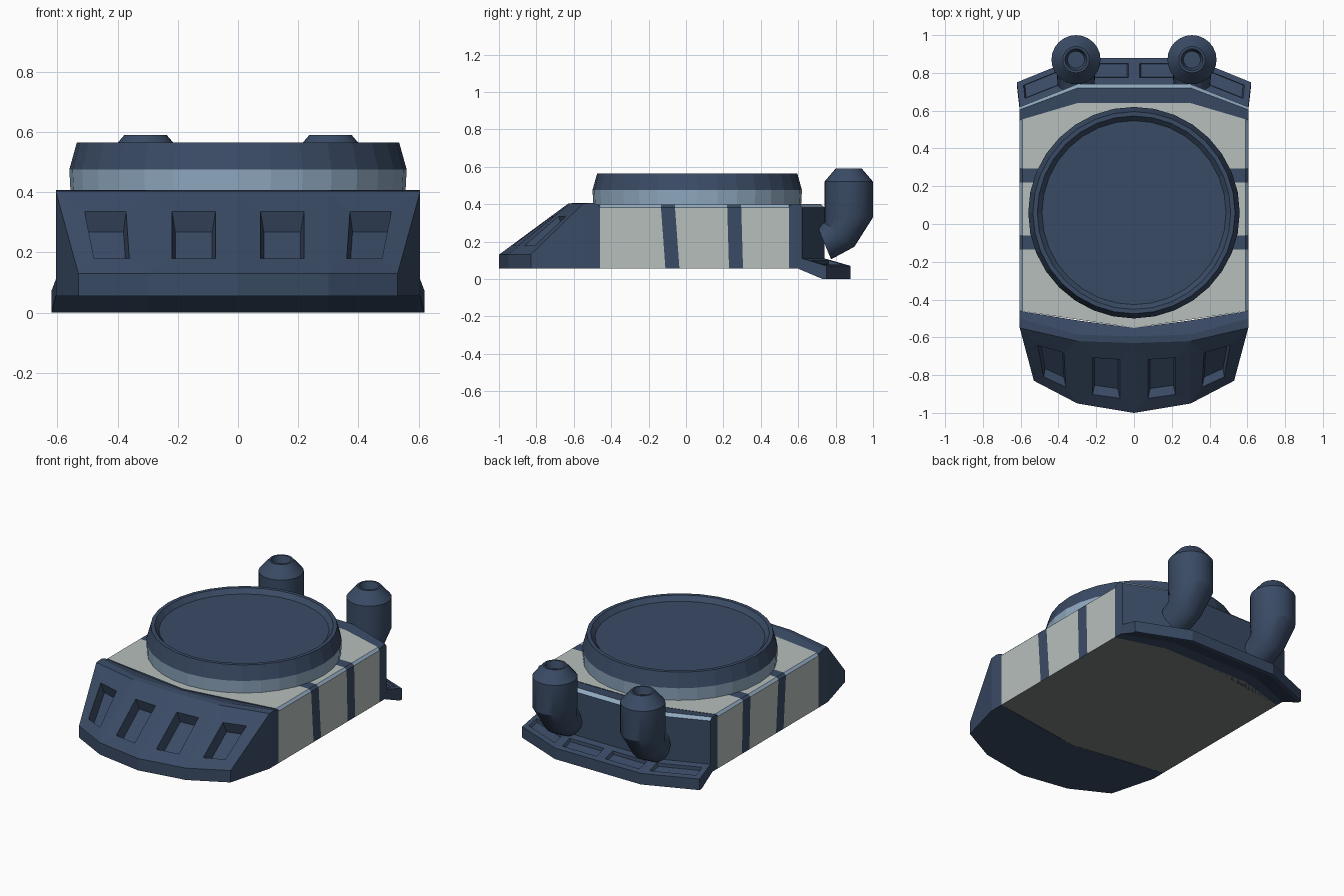
import bpy, bmesh, math
from mathutils import Vector

if "Cube" in bpy.data.objects:
    bpy.data.objects.remove(bpy.data.objects["Cube"])


def material(name, rgb):
    m = bpy.data.materials.new(name)
    m.diffuse_color = (*rgb, 1)
    m.use_nodes = True
    m.node_tree.nodes["Principled BSDF"].inputs["Base Color"].default_value = m.diffuse_color
    return m


NAVY, PALE, BLUE, GREY = 0, 1, 2, 3
MATS = [material("navy", (0.042, 0.070, 0.130)),
        material("pale grey", (0.47, 0.52, 0.50)),
        material("light blue", (0.28, 0.40, 0.53)),
        material("dark grey", (0.20, 0.21, 0.21))]


def finish(name, bm, smooth=None):
    bmesh.ops.remove_doubles(bm, verts=bm.verts, dist=0.0005)
    bmesh.ops.recalc_face_normals(bm, faces=bm.faces)
    me = bpy.data.meshes.new(name)
    bm.to_mesh(me)
    bm.free()
    ob = bpy.data.objects.new(name, me)
    bpy.context.collection.objects.link(ob)
    for m in MATS:
        me.materials.append(m)
    if smooth:
        bpy.context.view_layer.objects.active = ob
        ob.select_set(True)
        bpy.ops.object.shade_smooth_by_angle(angle=math.radians(smooth))
        ob.select_set(False)
    return ob


def face(bm, pts, mat=NAVY):
    f = bm.faces.new([bm.verts.new(p) for p in pts])
    f.material_index = mat


def pocket(bm, quad, u0, u1, v0, v1, inward, shrink):
    """Fill a quad with a frame around a sunken tapered pocket."""
    a, b, c, d = [Vector(p) for p in quad]

    def at(u, v):
        return a.lerp(b, u).lerp(d.lerp(c, u), v)
    rim = [at(u0, v0), at(u1, v0), at(u1, v1), at(u0, v1)]
    mid = sum(rim, Vector()) / 4
    floor = [p.lerp(mid, shrink) + Vector(inward) for p in rim]
    outer = [a, b, c, d]
    for i in range(4):
        j = (i + 1) % 4
        face(bm, [outer[i], outer[j], rim[j], rim[i]])
        face(bm, [rim[i], rim[j], floor[j], floor[i]])
    face(bm, floor)


def mirrored_loft(name, sections, caps, pocket_row, pocket_args, mats):
    """Loft closed sections from the side to x = 0, then mirror."""
    bm = bmesh.new()
    n = len(sections[0])
    for s, t in zip(sections, sections[1:]):
        for i in range(n):
            j = (i + 1) % n
            if i == pocket_row:
                pocket(bm, [s[j], t[j], t[i], s[i]], *pocket_args)
            else:
                face(bm, [s[i], s[j], t[j], t[i]], mats.get(i, NAVY))
    for cap in caps:
        face(bm, [sections[0][i] for i in cap])
    copy = bmesh.ops.duplicate(bm, geom=bm.verts[:] + bm.edges[:] + bm.faces[:])
    for v in copy["geom"]:
        if isinstance(v, bmesh.types.BMVert):
            v.co.x *= -1
    return finish(name, bm)


# Hull: one cross-section swept along y, slanted stripes coloured by station
LOW, TOP = 0.055, 0.397
section = [(0.605, LOW), (0.605, 0.383), (0.59, TOP), (0.3, TOP), (0, TOP),
           (-0.3, TOP), (-0.59, TOP), (-0.605, 0.383), (-0.605, LOW),
           (-0.3, LOW), (0, LOW), (0.3, LOW)]
stations = [
    lambda x, k: -0.46 - 0.09 * (1 - abs(x) / 0.605),
    lambda x, k: -0.110 - 0.025 * k, lambda x, k: -0.035 - 0.025 * k,
    lambda x, k: 0.23 - 0.01 * k, lambda x, k: 0.305 - 0.01 * k,
    lambda x, k: 0.55 + 0.09 * min(1, (0.605 - abs(x)) / 0.305)]
bm = bmesh.new()
rings = [[(x, f(x, (z - LOW) / (TOP - LOW)), z) for x, z in section] for f in stations]
for k, (r, q) in enumerate(zip(rings, rings[1:])):
    for i in range(12):
        j = (i + 1) % 12
        if i >= 8:
            mat = GREY
        elif k in (1, 3):
            mat = NAVY
        else:
            mat = BLUE if i in (1, 6) else PALE
        face(bm, [r[i], r[j], q[j], q[i]], mat)
for r in (rings[0], rings[-1]):
    face(bm, r)
finish("hull", bm)

# Sloped nose with four sunken pockets


def nose_section(x, xf, back, ridge, top, front):
    return [(x, back, 0.393), (x, ridge, 0.407), (x, top, 0.403),
            (xf, front, 0.13), (xf, front, LOW), (x, top, LOW), (x, back, LOW)]


mirrored_loft("nose",
              [nose_section(0.605, 0.53, -0.46, -0.50, -0.55, -0.83),
               nose_section(0.3, 0.3, -0.51, -0.585, -0.62, -0.95),
               nose_section(0, 0, -0.55, -0.595, -0.63, -1.0)],
              [(2, 3, 4, 5), (0, 1, 2, 5, 6)],
              2, (0.27, 0.75, 0.18, 0.75, (0, 0.035, -0.055), 0.15), {})

# Rear frame with light top edge, wall and slotted lip


def rear_section(x, xl, a, b, c, lip):
    return [(x, a, 0.395), (x, b, 0.402), (x, c, 0.383), (x, c, 0.11),
            (xl, lip, 0.07), (xl, lip, 0.0), (xl, lip - 0.02, 0.0),
            (x, c - 0.02, LOW), (x, a, LOW)]


mirrored_loft("rear_frame",
              [rear_section(0.605, 0.62, 0.55, 0.605, 0.62, 0.75),
               rear_section(0.3, 0.3, 0.64, 0.72, 0.74, 0.88),
               rear_section(0, 0, 0.64, 0.72, 0.74, 0.88)],
              [(0, 1, 2, 3, 7, 8), (3, 4, 5, 6, 7)],
              3, (0.1, 0.9, 0.22, 0.75, (0, 0, -0.02), 0.06), {1: BLUE})


def ring_loft(name, rows, seg, mats, smooth, x=0):
    """Loft circles given as (y, z, radial_y, radial_z), closing both ends."""
    bm = bmesh.new()
    rings = []
    for y, z, ry, rz in rows:
        r = math.hypot(ry, rz)
        ring = []
        for i in range(seg):
            t = 2 * math.pi * i / seg
            ring.append((x + r * math.cos(t), y + ry * math.sin(t), z + rz * math.sin(t)))
        rings.append(ring)
    for k, (r, q) in enumerate(zip(rings, rings[1:])):
        for i in range(seg):
            j = (i + 1) % seg
            face(bm, [r[i], r[j], q[j], q[i]], mats.get(k, NAVY))
    face(bm, rings[0])
    face(bm, rings[-1])
    return finish(name, bm, smooth)


# Round turret ring with recessed lid
ring_loft("turret_ring",
          [(0.06, z, r, 0) for r, z in [(0.555, 0.38), (0.56, 0.475), (0.535, 0.565),
                                        (0.512, 0.565), (0.487, 0.537)]],
          32, {0: BLUE}, None)

# Exhausts: bent pipe into a fat stack with a hollow tip
for side, x in (("left", -0.307), ("right", 0.307)):
    ring_loft("exhaust_" + side,
              [(0.738, 0.195, 0.0375, -0.09), (0.82, 0.237, 0.08, -0.065),
               (0.87, 0.33, 0.13, 0), (0.87, 0.52, 0.13, 0), (0.87, 0.59, 0.07, 0),
               (0.87, 0.59, 0.058, 0), (0.87, 0.545, 0.045, 0)],
              24, {}, 30, x)
